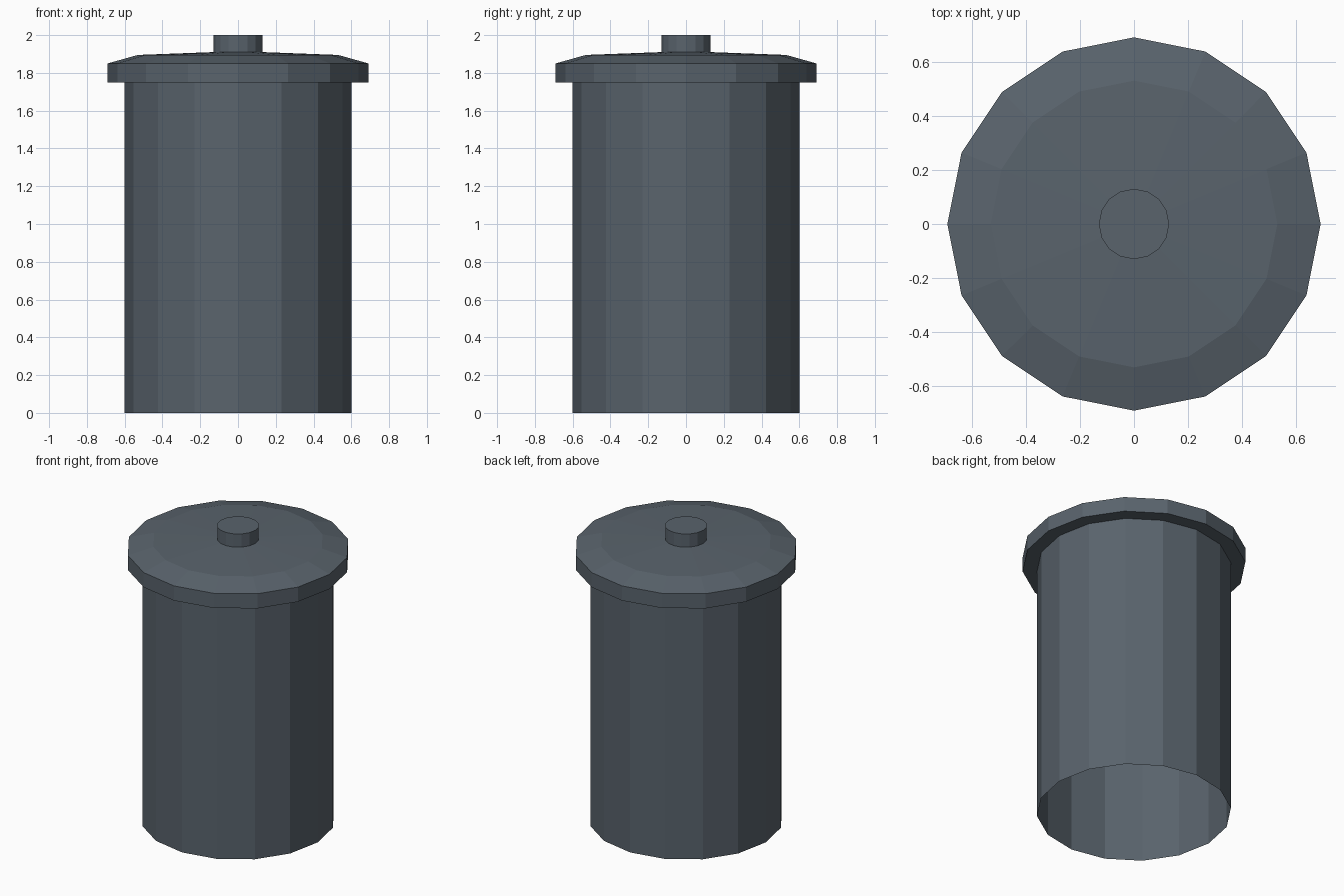
import bpy
import bmesh
from math import cos, sin, tau

if "Cube" in bpy.data.objects:
    bpy.data.objects.remove(bpy.data.objects["Cube"])

SIDES = 16

mat = bpy.data.materials.new("dark_metal")
mat.diffuse_color = (0.10, 0.125, 0.15, 1)
mat.use_nodes = True
mat.node_tree.nodes["Principled BSDF"].inputs["Base Color"].default_value = mat.diffuse_color


def lathe(name, profile):
    """Revolve (radius, z) points round the z axis; radius 0 makes a pole."""
    bm = bmesh.new()
    rings = []
    for r, z in profile:
        if r == 0:
            rings.append([bm.verts.new((0, 0, z))] * SIDES)
        else:
            rings.append([bm.verts.new((r * cos(tau * i / SIDES), r * sin(tau * i / SIDES), z))
                          for i in range(SIDES)])
    for a, b in zip(rings, rings[1:]):
        for i in range(SIDES):
            j = (i + 1) % SIDES
            # dict.fromkeys drops the repeated pole vertex
            bm.faces.new(list(dict.fromkeys((a[i], a[j], b[j], b[i]))))
    mesh = bpy.data.meshes.new(name)
    bm.to_mesh(mesh)
    bm.free()
    mesh.materials.append(mat)
    obj = bpy.data.objects.new(name, mesh)
    bpy.context.collection.objects.link(obj)
    return obj


# Straight can wall, open at the bottom
lathe("can_body", [(0.6, 0), (0.6, 1.75)])

# Overhanging lid: underside lip, rim, bevelled shoulder, shallow crown
lathe("lid", [(0.6, 1.75), (0.69, 1.75), (0.69, 1.85), (0.53, 1.895), (0, 1.915)])

# Round knob on top
lathe("lid_knob", [(0.13, 1.905), (0.13, 2.0), (0, 2.0)])
